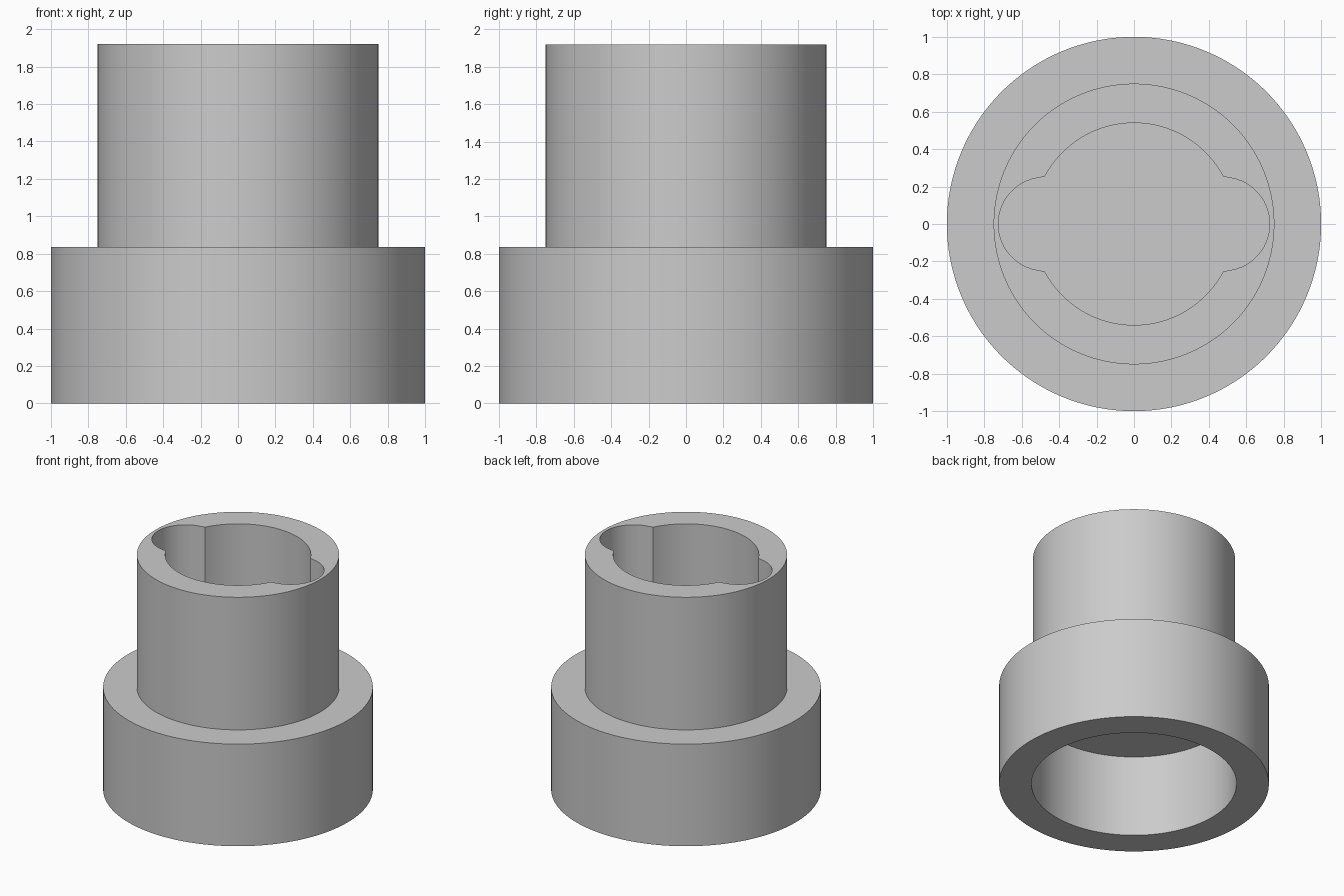
import bpy
import bmesh
from math import sin, cos, asin, sqrt, radians, tau

cube = bpy.data.objects.get("Cube")
if cube:
    bpy.data.objects.remove(cube, do_unlink=True)

SEGMENTS = 180
ROUND, LOBE, LOBE_X = 0.54, 0.25, 0.475   # pocket circle, side lobes


def circle(radius):
    return lambda a: radius


def pocket(a):
    """Polar radius of a circle with a round lobe on either side."""
    if abs(sin(a)) > sin(asin(LOBE / ROUND) + radians(0.2)):
        return ROUND
    return LOBE_X * abs(cos(a)) + sqrt(LOBE ** 2 - (LOBE_X * sin(a)) ** 2)


# Section from the underside bore, around the outside, into the top pocket
BORE, WIDE, NARROW = circle(0.76), circle(1.0), circle(0.75)
BORE_Z, STEP_Z, TOP_Z, FLOOR_Z = 0.67, 0.835, 1.92, 0.835
section = [(BORE, BORE_Z), (BORE, 0), (WIDE, 0), (WIDE, STEP_Z),
           (NARROW, STEP_Z), (NARROW, TOP_Z), (pocket, TOP_Z), (pocket, FLOOR_Z)]

bm = bmesh.new()
angles = [tau * i / SEGMENTS for i in range(SEGMENTS)]
rings = [[bm.verts.new((r(a) * cos(a), r(a) * sin(a), z)) for a in angles]
         for r, z in section]
for low, high in zip(rings, rings[1:]):
    for i in range(SEGMENTS):
        j = (i + 1) % SEGMENTS
        bm.faces.new((low[i], low[j], high[j], high[i]))

# Bore ceiling and pocket floor
bm.faces.new(rings[0])
bm.faces.new(rings[-1])
bmesh.ops.recalc_face_normals(bm, faces=bm.faces)

mesh = bpy.data.meshes.new("stepped_socket")
bm.to_mesh(mesh)
bm.free()
body = bpy.data.objects.new("stepped_socket", mesh)
bpy.context.collection.objects.link(body)

# Plain grey
grey = bpy.data.materials.new("plain_grey")
grey.use_nodes = True
colour = (0.6, 0.6, 0.6, 1)
grey.diffuse_color = colour
grey.node_tree.nodes["Principled BSDF"].inputs["Base Color"].default_value = colour
mesh.materials.append(grey)

bpy.ops.object.select_all(action='DESELECT')
body.select_set(True)
bpy.context.view_layer.objects.active = body
bpy.ops.object.shade_smooth_by_angle(angle=radians(30))
